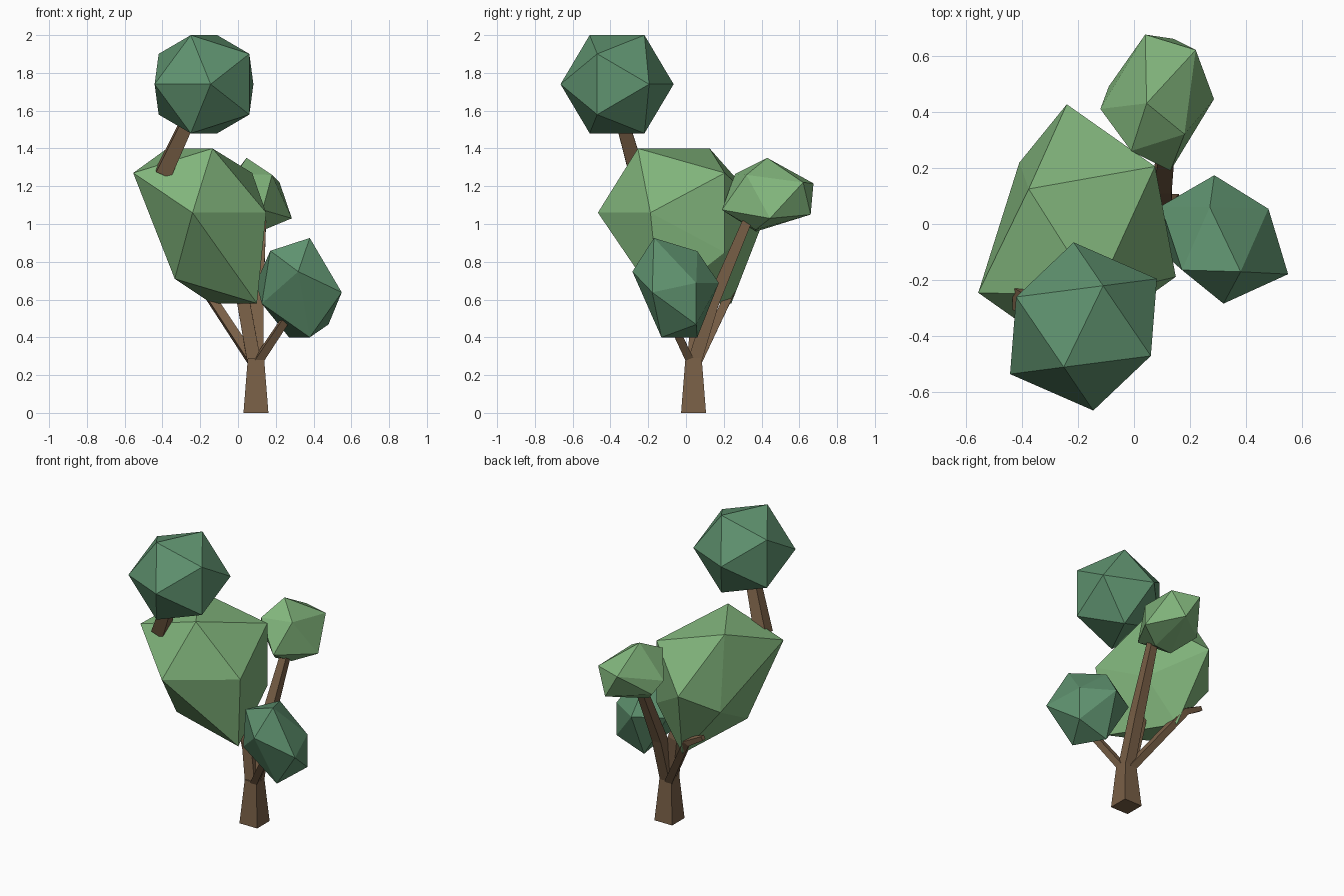
import bpy, bmesh
from mathutils import Vector

if "Cube" in bpy.data.objects:
    bpy.data.objects.remove(bpy.data.objects["Cube"])

PHI = (1 + 5 ** 0.5) / 2


def material(name, rgb):
    m = bpy.data.materials.new(name)
    m.diffuse_color = (*rgb, 1)
    m.use_nodes = True
    m.node_tree.nodes["Principled BSDF"].inputs["Base Color"].default_value = m.diffuse_color
    return m


BARK = material("bark", (0.19, 0.115, 0.062))
LIGHT = material("light_leaf", (0.22, 0.46, 0.20))
DARK = material("dark_leaf", (0.115, 0.29, 0.16))


def finish(name, bm, mat):
    bmesh.ops.recalc_face_normals(bm, faces=bm.faces)
    me = bpy.data.meshes.new(name)
    bm.to_mesh(me)
    bm.free()
    me.materials.append(mat)
    ob = bpy.data.objects.new(name, me)
    bpy.context.collection.objects.link(ob)


def ico(c, e, f, h, pulls=()):
    """Icosahedron from centre, two flat axes and half height; pulls move chosen corners."""
    c, e, f, z = Vector(c), Vector((*e, 0)), Vector((*f, 0)), Vector((0, 0, h))
    pts = []
    for s in (1, -1):
        for t in (1, -1):
            pts += [c + s * e + t * z,
                    c + s * f + t * z / PHI,
                    c + s * PHI * e + t * f / PHI]
    for ids, d in pulls:
        for i in ids:
            pts[i] += Vector(d)
    return pts


def clump(name, pts, mat):
    bm = bmesh.new()
    vs = [bm.verts.new(p) for p in pts]
    bmesh.ops.convex_hull(bm, input=vs)
    finish(name, bm, mat)


def branch(name, path):
    """Four-sided tapering limb; path holds (x, y, z, half width)."""
    bm = bmesh.new()
    pts = [Vector(p[:3]) for p in path]
    rings = []
    for i, p in enumerate(pts):
        d = (pts[min(i + 1, len(pts) - 1)] - pts[max(i - 1, 0)]).normalized()
        v = d.cross(Vector((1, 0, 0))).normalized()
        u = v.cross(d)
        w = path[i][3]
        rings.append([bm.verts.new(p + w * (a * u + b * v))
                      for a, b in ((1, 1), (-1, 1), (-1, -1), (1, -1))])
    for r, q in zip(rings, rings[1:]):
        for k in range(4):
            bm.faces.new((r[k], r[(k + 1) % 4], q[(k + 1) % 4], q[k]))
    bm.faces.new(rings[0])
    bm.faces.new(rings[-1])
    finish(name, bm, BARK)


# Trunk and limbs
branch("trunk", [(0.095, 0.04, 0, 0.066), (0.095, 0.04, 0.29, 0.043)])
branch("back_limb", [(0.10, 0.045, 0.27, 0.036), (0.10, 0.14, 0.58, 0.034),
                     (0.125, 0.33, 1.03, 0.024)])
branch("middle_limb", [(0.085, 0.04, 0.27, 0.036), (0.03, 0.07, 0.58, 0.034),
                       (-0.06, 0.02, 0.85, 0.03)])
branch("left_limb", [(0.08, 0.06, 0.27, 0.024), (-0.19, 0.255, 0.68, 0.022),
                     (-0.31, 0.26, 0.74, 0.014)])
branch("right_limb", [(0.11, 0.02, 0.28, 0.022), (0.25, -0.08, 0.49, 0.02)])
branch("top_limb", [(-0.395, -0.26, 1.27, 0.042), (-0.23, -0.36, 1.62, 0.032)])

# Leaf clumps
clump("top_leaves", ico((-0.18, -0.365, 1.74), (0.07, 0.145), (0.24, -0.105), 0.26), DARK)
clump("main_leaves", ico((-0.24, -0.02, 1.06), (0.12, -0.19), (0.315, 0.225), 0.34,
                         [((3, 9, 10, 11), (0.22, 0.07, -0.14)),
                          ((0, 6), (-0.015, -0.045, 0))]), LIGHT)
clump("right_leaves", ico((0.325, -0.035, 0.578), (0.055, -0.095), (0.154, 0.089), 0.178,
                          [((0, 5, 7), (0, -0.04, 0.17)),
                           ((6,), (0, 0, 0.10)),
                           ((2,), (0.04, -0.045, 0.06)),
                           ((8, 10, 11), (-0.045, 0, 0.11))]), DARK)
clump("back_leaves", [(0.045, 0.43, 1.35), (-0.01, 0.26, 1.265), (0.18, 0.32, 1.26),
                      (0.22, 0.62, 1.22), (0.04, 0.675, 1.215), (0.285, 0.445, 1.03),
                      (0.13, 0.19, 1.075), (-0.12, 0.41, 1.13), (-0.09, 0.49, 1.06),
                      (0.14, 0.66, 1.05), (0.14, 0.37, 0.97), (0.02, 0.37, 0.96)], LIGHT)
